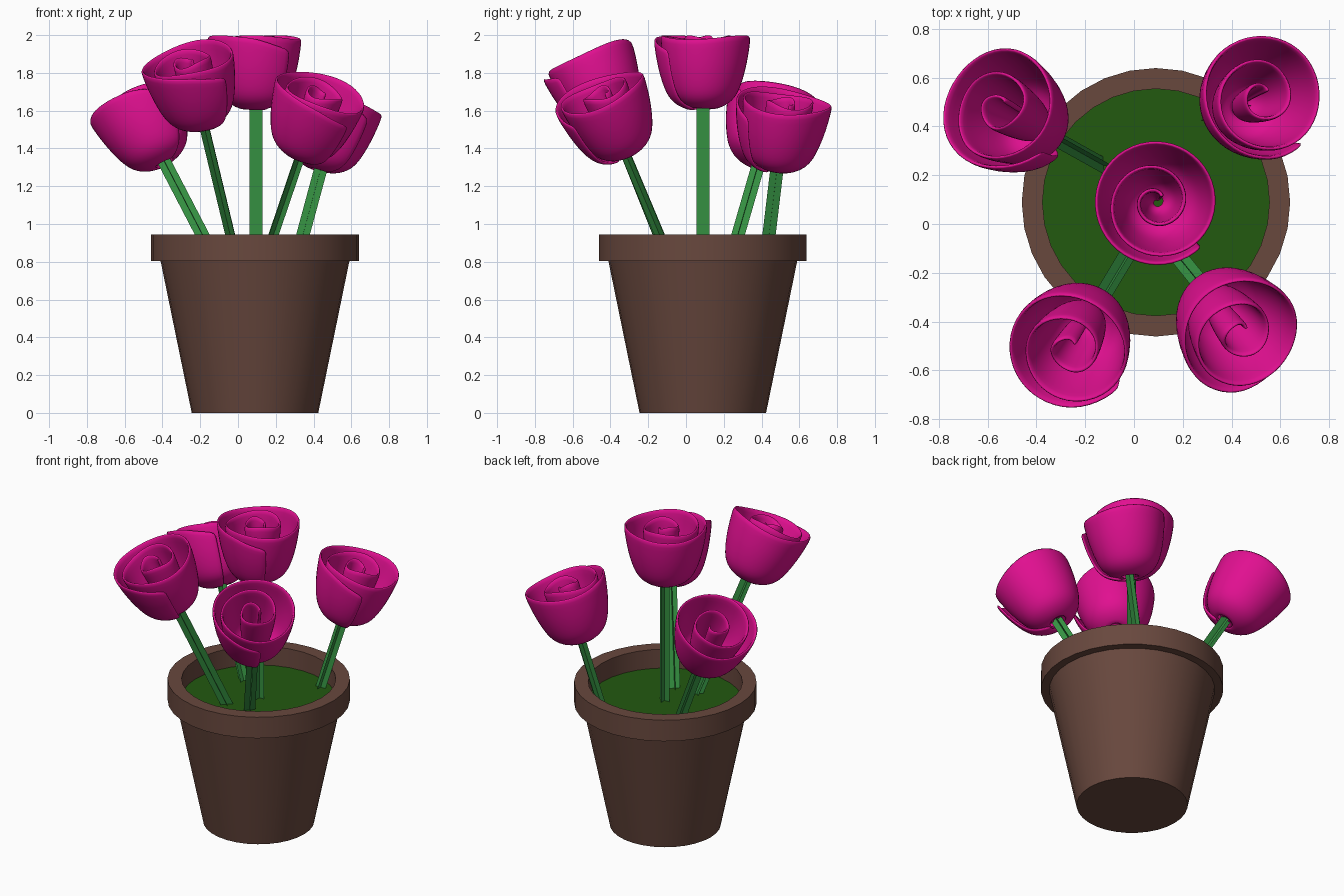
import bpy, bmesh, math
from mathutils import Vector, Matrix

if "Cube" in bpy.data.objects:
    bpy.data.objects.remove(bpy.data.objects["Cube"])


def material(name, rgb):
    m = bpy.data.materials.new(name)
    m.diffuse_color = (*rgb, 1)
    m.use_nodes = True
    m.node_tree.nodes["Principled BSDF"].inputs["Base Color"].default_value = m.diffuse_color
    return m


BROWN = material("terracotta", (0.14, 0.065, 0.048))
GREEN = material("stem_green", (0.035, 0.28, 0.053))
MOSS = material("moss", (0.016, 0.10, 0.005))
PINK = material("petal_pink", (0.75, 0.005, 0.28))


def make_object(name, bm, mat, recalc=True):
    if recalc:
        bmesh.ops.recalc_face_normals(bm, faces=bm.faces)
    me = bpy.data.meshes.new(name)
    bm.to_mesh(me)
    bm.free()
    me.materials.append(mat)
    ob = bpy.data.objects.new(name, me)
    bpy.context.collection.objects.link(ob)
    return ob


def smooth(ob, angle=40):
    bpy.ops.object.select_all(action='DESELECT')
    ob.select_set(True)
    bpy.context.view_layer.objects.active = ob
    bpy.ops.object.shade_smooth_by_angle(angle=math.radians(angle))


def interp(knots, x):
    # smooth interpolation through (position, value) pairs
    for (x0, y0), (x1, y1) in zip(knots, knots[1:]):
        if x <= x1:
            return y0 + (y1 - y0) * (x - x0) / (x1 - x0)
    return knots[-1][1]


CENTRE = Vector((0.09, 0.089, 0))
SEG = 32

# pot: lathed profile with a collar
profile = [(0.335, 0), (0.50, 0.805), (0.55, 0.805), (0.55, 0.945), (0.465, 0.945), (0.465, 0.80)]
bm = bmesh.new()
rings = [[bm.verts.new(CENTRE + Vector((r * math.cos(a), r * math.sin(a), z)))
          for a in (2 * math.pi * i / SEG for i in range(SEG))] for r, z in profile]
for lo, hi in zip(rings, rings[1:]):
    for i in range(SEG):
        j = (i + 1) % SEG
        bm.faces.new((lo[i], lo[j], hi[j], hi[i]))
bm.faces.new(rings[0][::-1])
smooth(make_object("pot", bm, BROWN, recalc=False))

# soil disc inside the collar
bm = bmesh.new()
bmesh.ops.create_circle(bm, cap_ends=True, segments=SEG, radius=0.465,
                        matrix=Matrix.Translation(CENTRE + Vector((0, 0, 0.82))))
make_object("soil", bm, MOSS)

# flower head: one rolled petal sheet; radius at the rim by turns counted from the outer end
SPIRAL = [(0, 0.258), (0.5, 0.252), (1, 0.232), (1.25, 0.208), (1.5, 0.165), (1.75, 0.125),
          (2, 0.10), (2.4, 0.075), (2.75, 0.03)]
BOWL = [(0, 0.2), (0.06, 0.5), (0.16, 0.67), (0.3, 0.77), (0.5, 0.87), (0.75, 0.95), (1, 1.0)]
NU, NV, TURNS = 64, 9, 2.75


def flower_mesh():
    bm = bmesh.new()
    grid = []
    for i in range(NU + 1):
        turn = TURNS * i / NU
        a = math.radians(-45) - 2 * math.pi * turn
        rim = interp(SPIRAL, turn)
        # the rim waves gently and drops at both ends of the roll
        top = 0.385 + 0.012 * math.sin(2.3 * a + 1) - 0.06 * max(0, 1 - turn / 0.12)
        low = 0.03 * turn / TURNS
        col = []
        for k in range(NV + 1):
            t = (k / NV) ** 1.4
            r = rim * interp(BOWL, t)
            col.append(bm.verts.new((r * math.cos(a), r * math.sin(a), low + (top - low) * t)))
        grid.append(col)
    for c0, c1 in zip(grid, grid[1:]):
        for k in range(NV):
            bm.faces.new((c0[k], c0[k + 1], c1[k + 1], c1[k]))
    return bm


def flower(name, base, rot):
    ob = make_object(name, flower_mesh(), PINK)
    ob.matrix_world = Matrix.Translation(base) @ rot
    sol = ob.modifiers.new("thickness", 'SOLIDIFY')
    sol.thickness = 0.018
    sol.offset = 0
    sub = ob.modifiers.new("soften", 'SUBSURF')
    sub.levels = sub.render_levels = 1
    for p in ob.data.polygons:
        p.use_smooth = True


# stem: two crossed flat strips
def stem(name, base, rot, direction, twist):
    length = (base.z - 0.80) / direction.z
    bm = bmesh.new()
    for q in (0, 90):
        a = math.radians(q + twist)
        side = Vector((math.cos(a), math.sin(a), 0)) * 0.035
        up, down = Vector((0, 0, 0.05)), Vector((0, 0, -length))
        bm.faces.new([bm.verts.new(p) for p in (down - side, down + side, up + side, up - side)])
    ob = make_object(name, bm, GREEN)
    ob.matrix_world = Matrix.Translation(base) @ rot


# flower base, growth direction, stem twist
PLANTS = {
    "centre": ((0.095, 0.09, 1.605), (0, 0, 1), 0),
    "back_left": ((-0.385, 0.385, 1.32), (-0.52, 0.29, 1), 0),
    "front_left": ((-0.18, -0.38, 1.52), (-0.24, -0.40, 1), 45),
    "back_right": ((0.435, 0.48, 1.28), (0.27, 0.12, 1), 0),
    "front_right": ((0.33, -0.315, 1.36), (0.34, -0.42, 1), 45),
}
for key, (pos, d, twist) in PLANTS.items():
    base, direction = Vector(pos), Vector(d).normalized()
    rot = Vector((0, 0, 1)).rotation_difference(direction).to_matrix().to_4x4()
    flower("flower_" + key, base, rot)
    stem("stem_" + key, base, rot, direction, twist)
